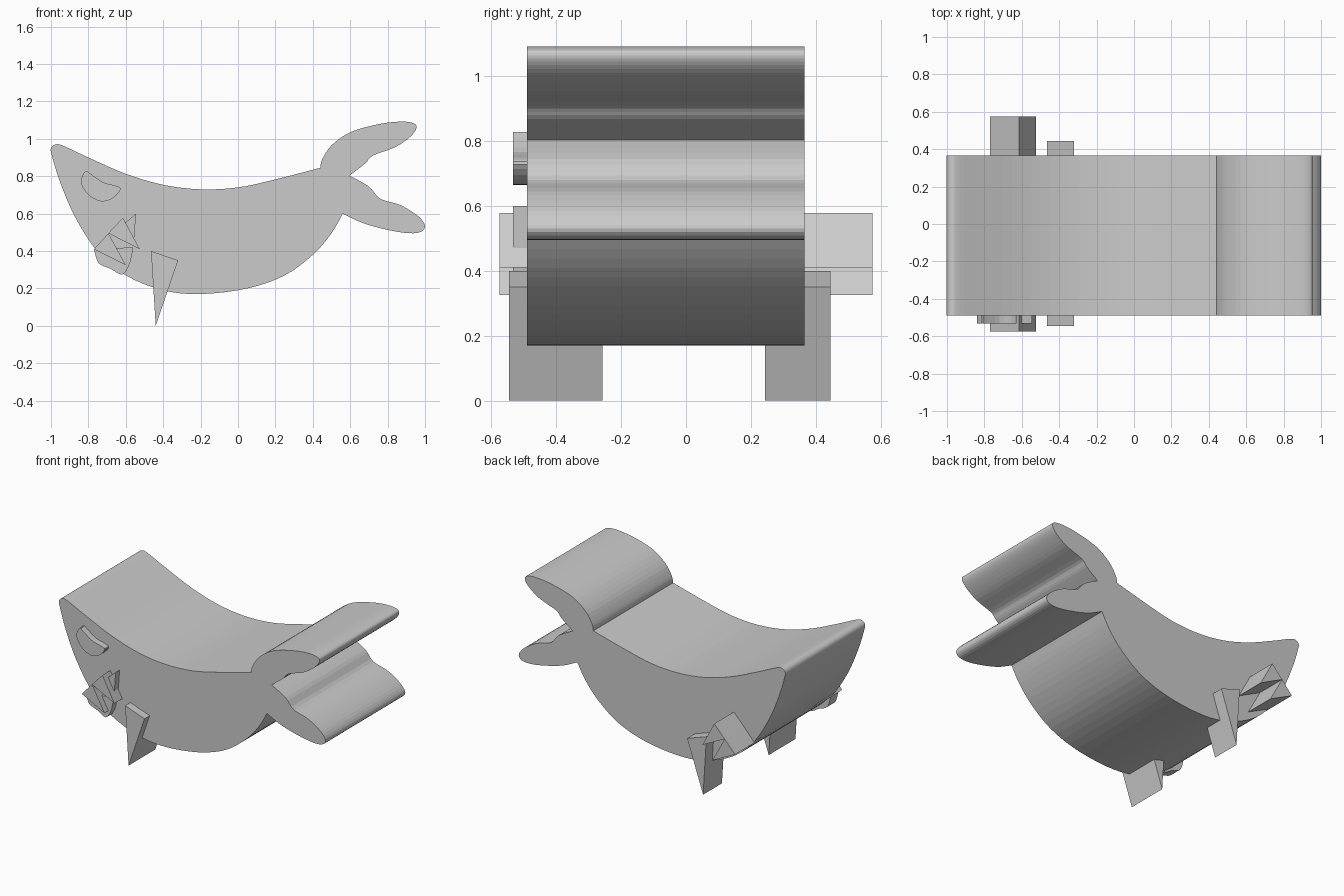
import bpy, bmesh
from mathutils import Vector

if "Cube" in bpy.data.objects:
    bpy.data.objects.remove(bpy.data.objects["Cube"])


def smooth(points, steps=4, closed=False):
    """Catmull-Rom curve through points; an open curve keeps its end corners."""
    p = [Vector(q) for q in points]
    n = len(p)
    out = []
    for i in range(n if closed else n - 1):
        if closed:
            a, b, c, d = (p[(i + k) % n] for k in (-1, 0, 1, 2))
        else:
            a, b, c, d = p[max(i - 1, 0)], p[i], p[i + 1], p[min(i + 2, n - 1)]
        for s in range(steps):
            t = s / steps
            out.append(0.5 * (2 * b + (c - a) * t + (2 * a - 5 * b + 4 * c - d) * t * t
                              + (3 * b - a - 3 * c + d) * t ** 3))
    return out


def extrude(name, outline, y0, y1):
    """Extrude an x-z outline from y0 to y1."""
    bm = bmesh.new()
    face = bm.faces.new([bm.verts.new((x, y0, z)) for x, z in outline])
    res = bmesh.ops.extrude_face_region(bm, geom=[face])
    verts = [v for v in res["geom"] if isinstance(v, bmesh.types.BMVert)]
    bmesh.ops.translate(bm, vec=(0, y1 - y0, 0), verts=verts)
    bmesh.ops.recalc_face_normals(bm, faces=bm.faces)
    mesh = bpy.data.meshes.new(name)
    bm.to_mesh(mesh)
    bm.free()
    obj = bpy.data.objects.new(name, mesh)
    bpy.context.collection.objects.link(obj)
    return obj


# Whale body: belly, head and back, then the two tail lobes
trunk = [(.56, .60), (.5, .495), (.4, .38), (.25, .27), (.05, .20), (-.2, .17), (-.4, .19),
         (-.6, .27), (-.75, .395), (-.87, .58), (-.95, .765), (-.995, .91), (-1, .95),
         (-.975, .97), (-.935, .963), (-.8, .90), (-.6, .813), (-.4, .754), (-.2, .73),
         (0, .74), (.2, .783), (.44, .845)]
upper_lobe = [(.44, .845), (.45, .89), (.5, .965), (.6, 1.035), (.75, 1.078), (.87, 1.092),
              (.94, 1.083), (.953, 1.055), (.92, 1.01), (.84, .955), (.72, .91),
              (.68, .868), (.595, .803)]
lower_lobe = [(.595, .803), (.7, .745), (.76, .68), (.87, .645), (.965, .585), (1, .53),
              (.96, .497), (.85, .503), (.68, .545), (.56, .60)]
extrude("whale_body", smooth(trunk) + smooth(upper_lobe) + smooth(lower_lobe), -.49, .365)

# Raised eye on the front side
eye = [(-.838, .785), (-.815, .828), (-.785, .81), (-.72, .767), (-.65, .748), (-.628, .728),
       (-.67, .682), (-.73, .665), (-.79, .692), (-.83, .74)]
extrude("eye", smooth(eye, 3, True), -.533, -.45)

# Mouth on the front side: curved jaw and pointed corner
jaw = [(-.77, .41), (-.745, .335), (-.68, .305), (-.62, .275), (-.58, .33), (-.56, .42)]
extrude("mouth", smooth(jaw) + [Vector((-.56, .42))], -.533, -.45)
extrude("mouth_corner", [(-.545, .60), (-.615, .54), (-.555, .47)], -.533, -.45)

# Paired side fins: two wedges above and one long support fin below
wedge_a = [(-.77, .41), (-.693, .495), (-.60, .325)]
wedge_b = [(-.693, .495), (-.615, .578), (-.525, .41)]
support = [(-.465, .40), (-.32, .35), (-.44, 0)]
for side, fins, low in (("front", (-.575, -.29), (-.545, -.258)),
                        ("back", (.29, .575), (.243, .445))):
    extrude(side + "_fin_lower_wedge", wedge_a, *fins)
    extrude(side + "_fin_upper_wedge", wedge_b, *fins)
    extrude(side + "_support_fin", support, *low)
